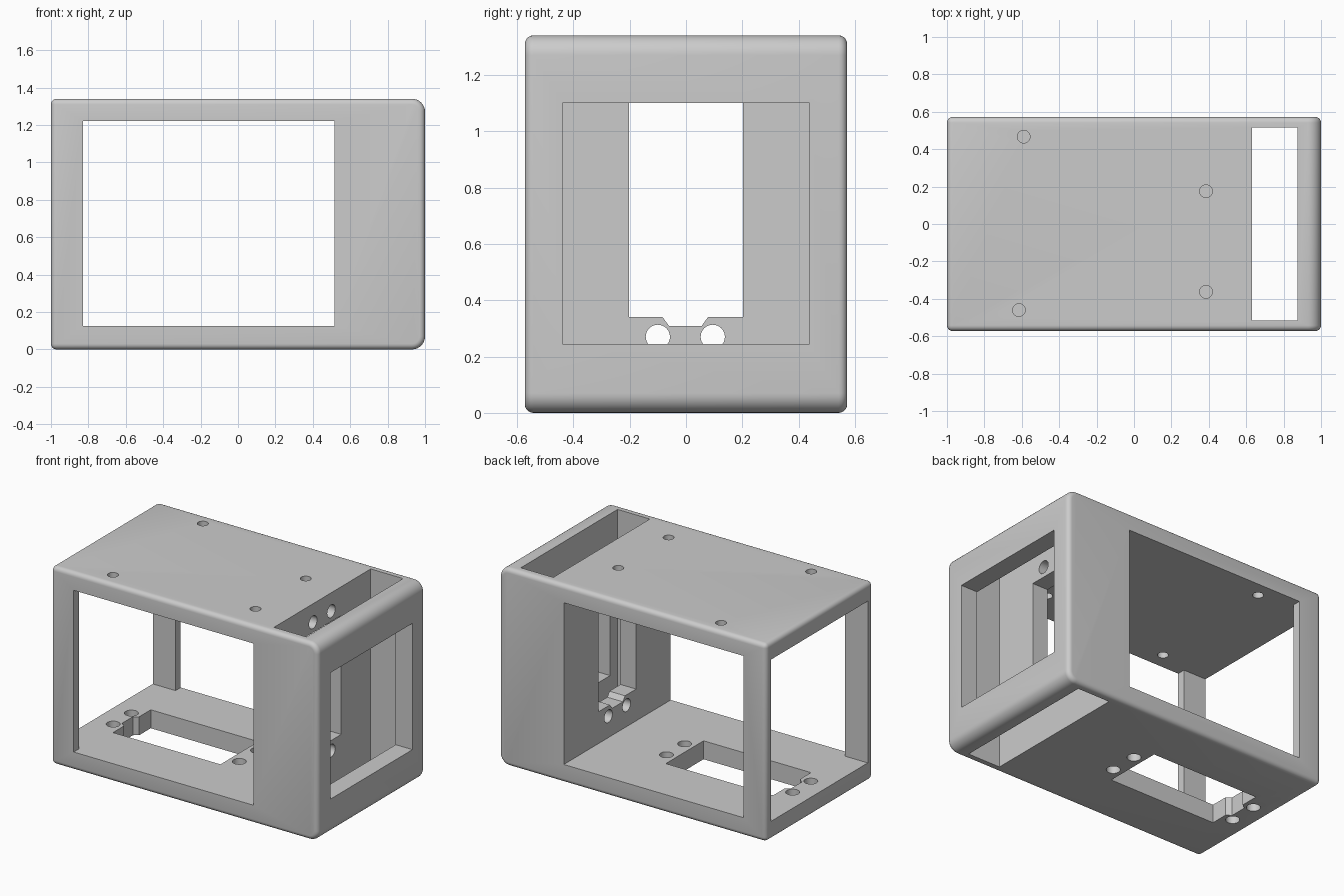
import bpy, bmesh, math

cube = bpy.data.objects.get("Cube")
if cube:
    bpy.data.objects.remove(cube, do_unlink=True)

X, Y, H = 1.0, 0.572, 1.34      # half length, half depth, height
FLOOR, ROOF = 0.125, 1.22       # inside levels of the main bay
INNER = 0.517                   # half depth inside
WALL0, WALL1 = 0.515, 0.632     # partition between bay and side slot


def make_object(name, bm):
    bmesh.ops.recalc_face_normals(bm, faces=bm.faces)
    mesh = bpy.data.meshes.new(name)
    bm.to_mesh(mesh)
    bm.free()
    obj = bpy.data.objects.new(name, mesh)
    bpy.context.collection.objects.link(obj)
    return obj


def prism(name, outline, axis, low, high):
    """Extrude an outline: axis z takes (x, y) points, axis x takes (z, y)."""
    bm = bmesh.new()
    place = (lambda u, v, h: (u, v, h)) if axis == "z" else (lambda u, v, h: (h, v, u))
    face = bm.faces.new([bm.verts.new(place(u, v, low)) for u, v in outline])
    moved = bmesh.ops.extrude_face_region(bm, geom=[face])["geom"]
    step = place(0, 0, high - low)
    bmesh.ops.translate(bm, vec=step, verts=[g for g in moved if isinstance(g, bmesh.types.BMVert)])
    return make_object(name, bm)


def rect(u0, u1, v0, v1):
    return [(u0, v0), (u1, v0), (u1, v1), (u0, v1)]


def circle(u, v, r, sides=32):
    turn = math.tau / sides
    return [(u + r * math.cos(i * turn), v + r * math.sin(i * turn)) for i in range(sides)]


# Rounded outer block, softer along the two edges of the slotted end
bm = bmesh.new()
bmesh.ops.create_cube(bm, size=1)
for v in bm.verts:
    v.co = (v.co.x * 2 * X, v.co.y * 2 * Y, (v.co.z + 0.5) * H)
end_edges = [e for e in bm.edges if all(v.co.x > 0 for v in e.verts)
             and abs(e.verts[0].co.y - e.verts[1].co.y) > 0.1]
bmesh.ops.bevel(bm, geom=end_edges, offset=0.07, segments=8, profile=0.5, affect="EDGES")
sharp = [e for e in bm.edges if e.calc_face_angle(0) > 1]
bmesh.ops.bevel(bm, geom=sharp, offset=0.03, segments=5, profile=0.5, affect="EDGES")
case = make_object("case", bm)

cutters = []

# Main bay: open at the -x end, with windows through front and back
W = -0.83
half = [(-1.2, INNER), (W, INNER), (W, 0.8), (WALL0, 0.8)]
bay = half + [(x, -y) for x, y in reversed(half)]
cutters.append(prism("bay_cutter", bay, "z", FLOOR, ROOF))

# Vertical slot and the window in the end wall
cutters.append(prism("slot_cutter", rect(WALL1, 0.875, -INNER, INNER), "z", -0.2, 1.6))
cutters.append(prism("end_window_cutter", rect(0.245, 1.1, -0.438, 0.438), "x", 0.75, 1.2))


def mount(name, start, axis, low, high):
    """Rectangular mount opening with a tapered notch and two screw holes per end."""
    end, n = start + 0.805, start - 0.032
    outline = [(start, -0.202), (end, -0.202), (end, 0.202), (start, 0.202),
               (start, 0.078), (n, 0.055), (n, -0.06), (start, -0.083)]
    cutters.append(prism(name + "_cutter", outline, axis, low, high))
    for u in (start - 0.07, end + 0.07):
        for v in (-0.1, 0.095):
            cutters.append(prism(name + "_hole_cutter", circle(u, v, 0.043), axis, low, high))


mount("wall_mount", 0.34, "x", 0.42, 0.72)
mount("floor_mount", -0.795, "z", -0.2, 0.3)

# Screw holes in the roof
for x, y in ((-0.59, 0.467), (-0.615, -0.46), (0.385, 0.175), (0.385, -0.363)):
    cutters.append(prism("roof_hole_cutter", circle(x, y, 0.034), "z", 1.1, 1.5))

# Cut everything out of the block
bpy.ops.object.select_all(action="DESELECT")
bpy.context.view_layer.objects.active = case
case.select_set(True)
for cutter in cutters:
    cutter.hide_render = True
    mod = case.modifiers.new("cut", "BOOLEAN")
    mod.operation, mod.solver, mod.object = "DIFFERENCE", "EXACT", cutter
    bpy.ops.object.modifier_apply(modifier=mod.name)
    bpy.data.objects.remove(cutter, do_unlink=True)

# Plain grey material
grey = bpy.data.materials.new("plain grey")
grey.use_nodes = True
colour = (0.6, 0.6, 0.6, 1)
grey.diffuse_color = colour
grey.node_tree.nodes["Principled BSDF"].inputs["Base Color"].default_value = colour
case.data.materials.clear()
case.data.materials.append(grey)
bpy.ops.object.shade_smooth_by_angle(angle=math.radians(30))
